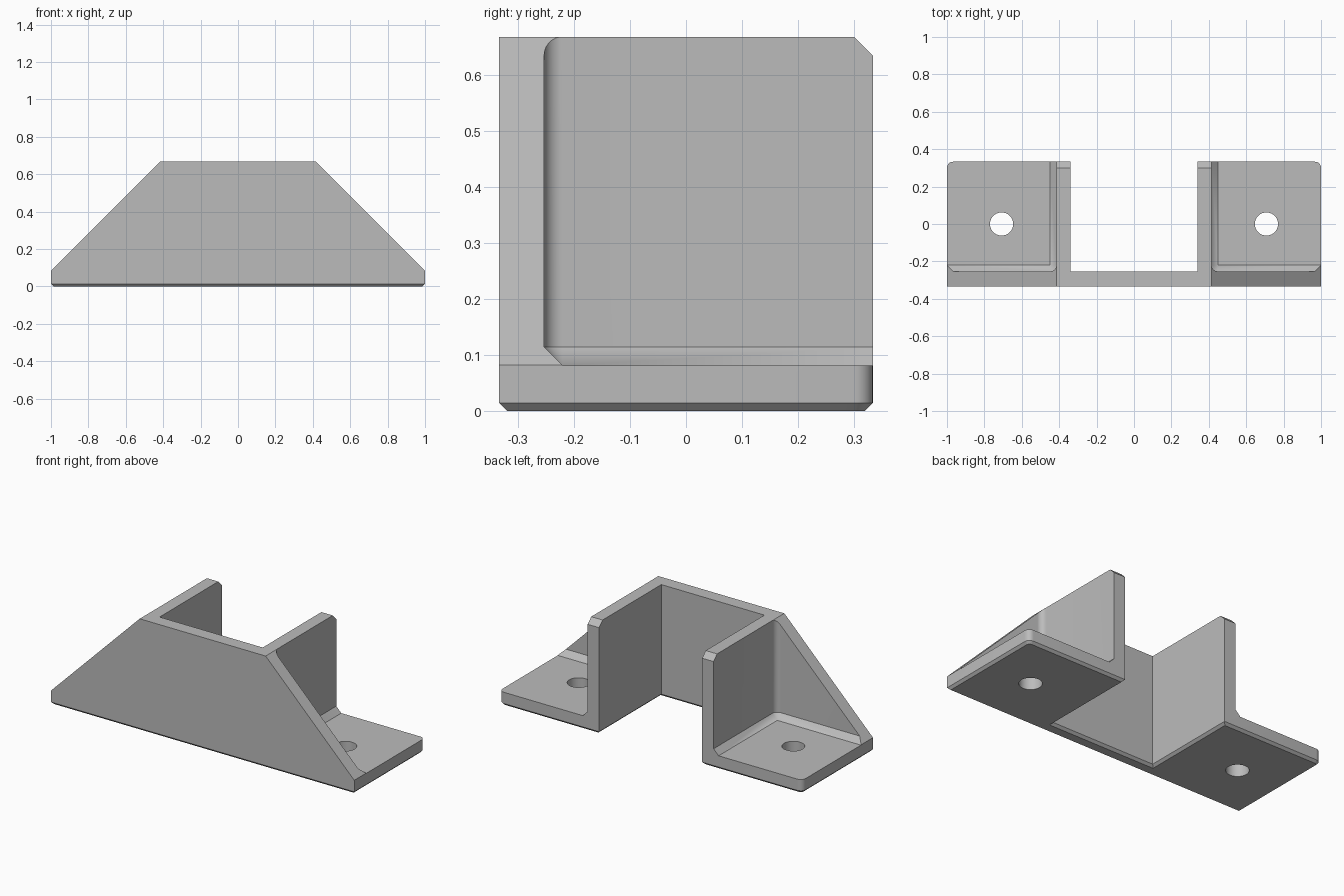
import bpy, bmesh
from math import sin, cos, pi, radians
from mathutils import Vector

cube = bpy.data.objects.get("Cube")
if cube:
    bpy.data.objects.remove(cube, do_unlink=True)

HALF_Y, TOP = 0.333, 0.667
INNER, OUTER = 0.34, 0.415      # side wall faces
PLATE = -0.253                  # rear face of the front plate
FLANGE = 0.081                  # flange thickness
FIL = 0.033                     # fillet, chamfer and corner size

grey = bpy.data.materials.new("plain grey")
grey.use_nodes = True
colour = (0.5, 0.5, 0.5, 1)
grey.diffuse_color = colour
grey.node_tree.nodes["Principled BSDF"].inputs["Base Color"].default_value = colour


def finish(bm, name):
    bmesh.ops.recalc_face_normals(bm, faces=bm.faces)
    mesh = bpy.data.meshes.new(name)
    bm.to_mesh(mesh)
    bm.free()
    mesh.materials.append(grey)
    obj = bpy.data.objects.new(name, mesh)
    bpy.context.collection.objects.link(obj)
    return obj


def prism(points, direction):
    bm = bmesh.new()
    face = bm.faces.new([bm.verts.new(p) for p in points])
    new = bmesh.ops.extrude_face_region(bm, geom=[face])["geom"]
    bmesh.ops.translate(bm, verts=[v for v in new if isinstance(v, bmesh.types.BMVert)],
                        vec=Vector(direction))
    bmesh.ops.recalc_face_normals(bm, faces=bm.faces)
    return bm


def arc(cx, cy, start, steps=8):
    return [(cx + FIL * cos(start + pi / 2 * i / steps),
             cy + FIL * sin(start + pi / 2 * i / steps)) for i in range(steps + 1)]


# U-shaped block with rounded rear corners and a chamfered underside
half = [(1, -HALF_Y)] + arc(1 - FIL, HALF_Y - FIL, 0) + [(INNER, HALF_Y), (INNER, PLATE)]
outline = half + [(-x, y) for x, y in reversed(half)]
bm = prism([(x, y, 0) for x, y in outline], (0, 0, TOP))
rim = [e for e in bm.edges if all(v.co.z < 0.001 for v in e.verts)]
bmesh.ops.bevel(bm, geom=rim, offset=0.014, segments=1, affect='EDGES')
bracket = finish(bm, "mounting_bracket")

cutters = []
for side, label in ((1, "left"), (-1, "right")):
    # pocket above the flange, with filleted corner and chamfered foot
    bm = bmesh.new()
    far_x, far_y = 1.2, 0.5
    ring = arc(OUTER + FIL, PLATE + FIL, pi) + [(far_x, PLATE), (far_x, far_y), (OUTER, far_y)]
    floor = [(OUTER + FIL, PLATE + FIL), (far_x, PLATE + FIL),
             (far_x, far_y), (OUTER + FIL, far_y)]
    levels = ((ring, 1), (ring, FLANGE + FIL), (floor, FLANGE))
    for pts, z in levels:
        for x, y in pts:
            bm.verts.new((side * x, y, z))
    bmesh.ops.convex_hull(bm, input=bm.verts[:])
    bmesh.ops.dissolve_limit(bm, angle_limit=0.01, verts=bm.verts[:], edges=bm.edges[:])
    cutters.append(finish(bm, label + "_pocket_cutter"))

    # sloping end of the front plate
    k = OUTER + TOP + 0.0005
    tri = [(k - 0.9, 0.9), (1.2, k - 1.2), (1.2, 0.9)]
    bm = prism([(side * x, -0.5, z) for x, z in tri], (0, 0.4, 0))
    cutters.append(finish(bm, label + "_slope_cutter"))

    # screw hole
    bm = prism([(side * 0.708 + 0.062 * cos(2 * pi * i / 40),
                 0.062 * sin(2 * pi * i / 40), -0.1) for i in range(40)], (0, 0, 0.3))
    cutters.append(finish(bm, label + "_hole_cutter"))

    # chamfered upper rear corner of the side wall
    k = HALF_Y + TOP - FIL
    tri = [(k - 0.8, 0.8), (0.5, k - 0.5), (0.5, 0.8)]
    bm = prism([(side * 0.2, y, z) for y, z in tri], (side * 0.4, 0, 0))
    cutters.append(finish(bm, label + "_corner_cutter"))

# carve the block
bpy.context.view_layer.objects.active = bracket
bracket.select_set(True)
for cutter in cutters:
    mod = bracket.modifiers.new("cut", 'BOOLEAN')
    mod.operation, mod.solver, mod.object = 'DIFFERENCE', 'EXACT', cutter
    bpy.ops.object.modifier_apply(modifier=mod.name)
    bpy.data.objects.remove(cutter, do_unlink=True)
bpy.ops.object.shade_smooth_by_angle(angle=radians(25))
